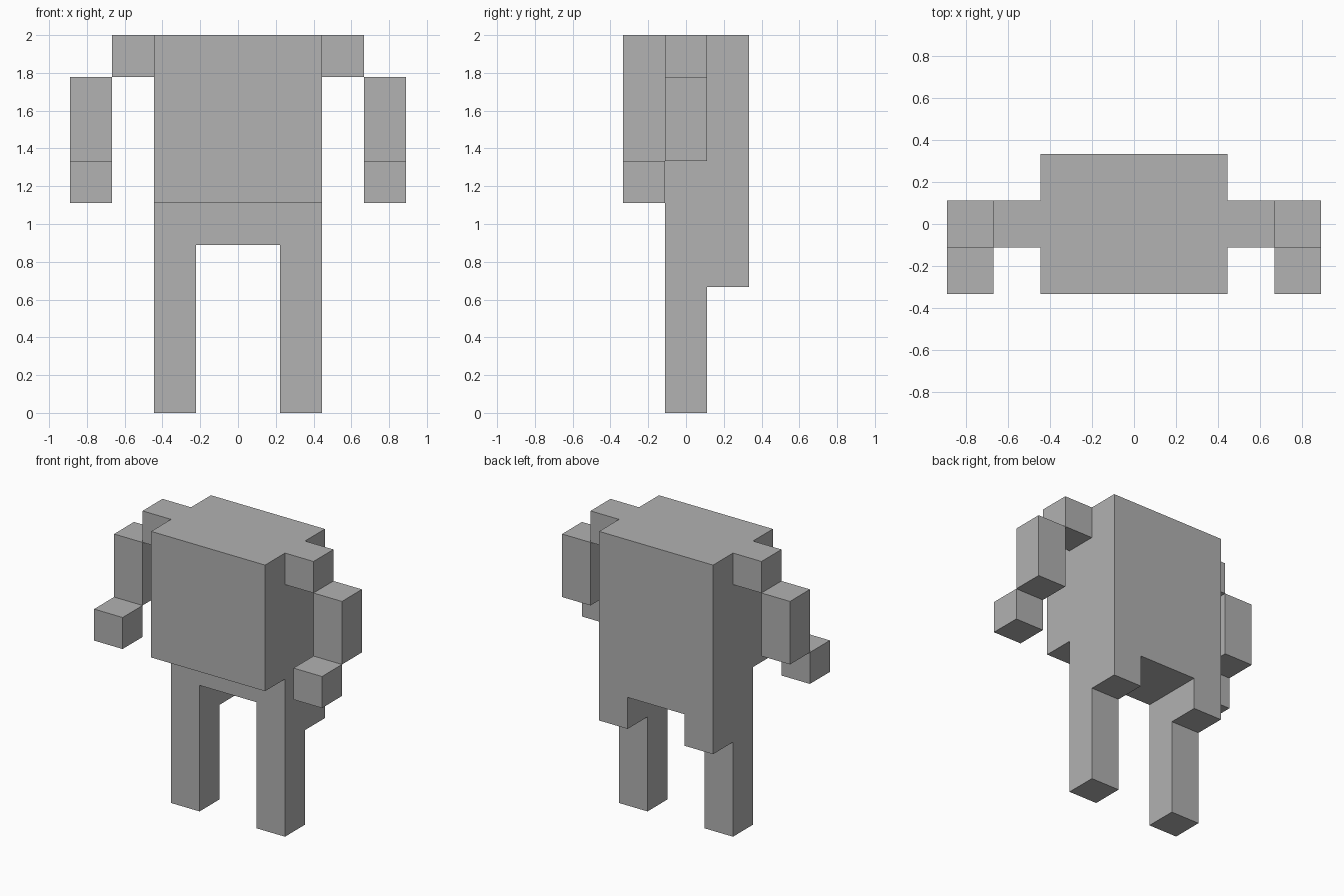
import bpy
import bmesh

cube = bpy.data.objects.get("Cube")
if cube:
    bpy.data.objects.remove(cube, do_unlink=True)

U = 2 / 9  # one block

grey = bpy.data.materials.new("plain_grey")
grey.use_nodes = True
colour = (0.445, 0.445, 0.445, 1)
grey.diffuse_color = colour
grey.node_tree.nodes["Principled BSDF"].inputs["Base Color"].default_value = colour


def extrude_profile(name, profile, x0, x1):
    """Side profile in (y, z) blocks, extruded from x0 to x1."""
    bm = bmesh.new()
    face = bm.faces.new([bm.verts.new((x0 * U, y * U, z * U)) for y, z in profile])
    result = bmesh.ops.extrude_face_region(bm, geom=[face])
    moved = [v for v in result["geom"] if isinstance(v, bmesh.types.BMVert)]
    bmesh.ops.translate(bm, verts=moved, vec=((x1 - x0) * U, 0, 0))
    bmesh.ops.recalc_face_normals(bm, faces=bm.faces)
    mesh = bpy.data.meshes.new(name)
    bm.to_mesh(mesh)
    bm.free()
    mesh.materials.append(grey)
    obj = bpy.data.objects.new(name, mesh)
    bpy.context.collection.objects.link(obj)
    return obj


def box(y0, y1, z0, z1):
    return [(y0, z0), (y1, z0), (y1, z1), (y0, z1)]


# Torso with the pelvis set back below the chest
extrude_profile("torso", [(-1.5, 9), (1.5, 9), (1.5, 4), (-0.5, 4),
                          (-0.5, 5), (-1.5, 5)], -2, 2)

# Leg with the hip block behind it
leg = [(-0.5, 0), (0.5, 0), (0.5, 3), (1.5, 3), (1.5, 4), (-0.5, 4)]

# Limbs on both sides
for side, s in (("left", 1), ("right", -1)):
    extrude_profile(side + "_leg", leg, s, 2 * s)
    extrude_profile(side + "_shoulder", box(-0.5, 0.5, 8, 9), 2 * s, 3 * s)
    extrude_profile(side + "_arm", box(-0.5, 0.5, 6, 8), 3 * s, 4 * s)
    extrude_profile(side + "_hand", box(-1.5, -0.5, 5, 6), 3 * s, 4 * s)
